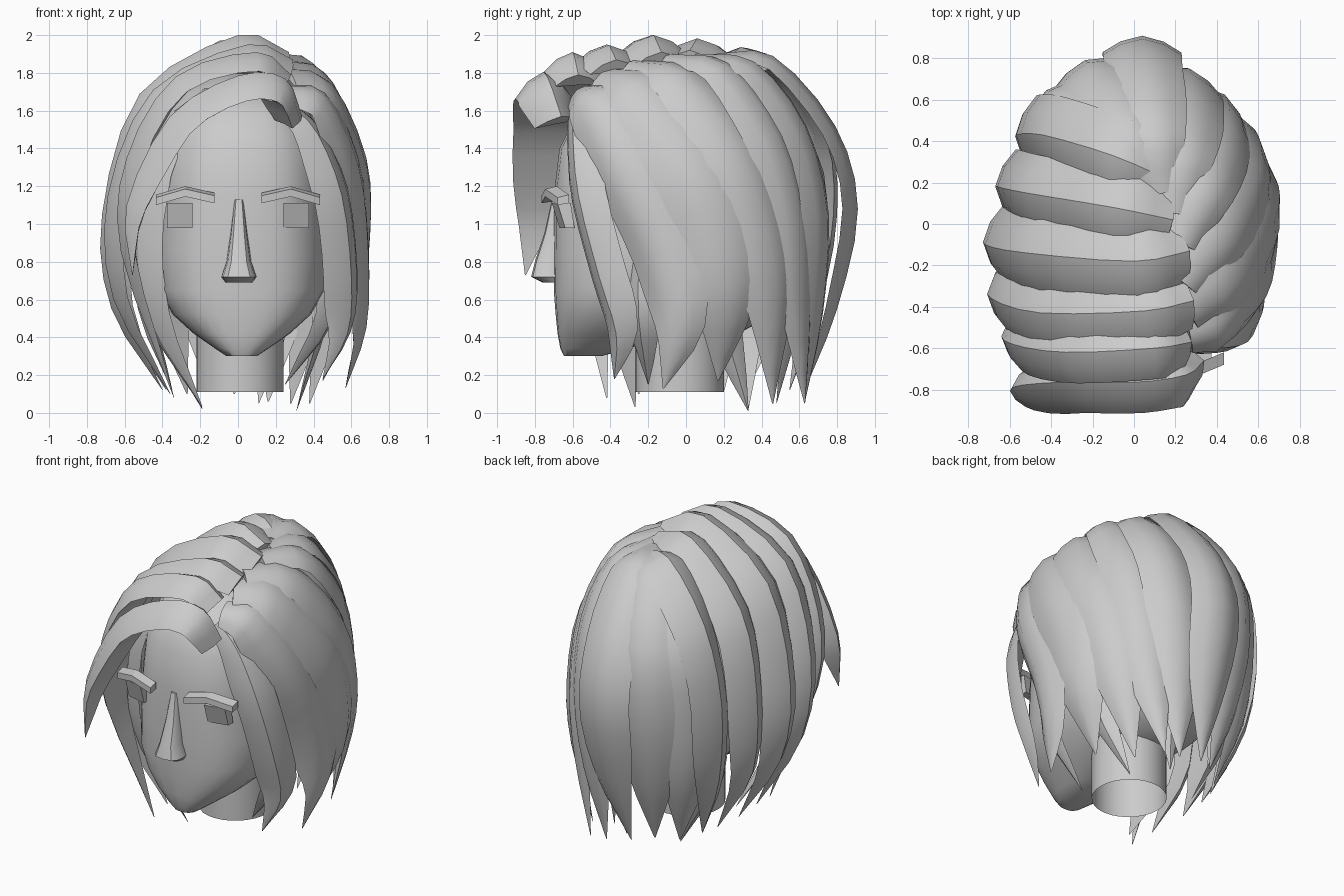
import bpy, bmesh, math
from mathutils import Vector

grey = bpy.data.materials.new("plain_grey")
grey.diffuse_color = (0.6, 0.6, 0.6, 1)


def make(name, rings, cap=True, angle=35):
    """Skin a stack of closed rings; cap the ends if wanted."""
    bm = bmesh.new()
    loops = [[bm.verts.new(p) for p in r] for r in rings]
    n = len(loops[0])
    for a, b in zip(loops, loops[1:]):
        for i in range(n):
            j = (i + 1) % n
            bm.faces.new((a[i], a[j], b[j], b[i]))
    if cap:
        bm.faces.new(loops[0][::-1])
        bm.faces.new(loops[-1])
    bmesh.ops.recalc_face_normals(bm, faces=bm.faces)
    me = bpy.data.meshes.new(name)
    bm.to_mesh(me)
    bm.free()
    me.materials.append(grey)
    for p in me.polygons:
        p.use_smooth = True
    me.set_sharp_from_angle(angle=math.radians(angle))
    ob = bpy.data.objects.new(name, me)
    bpy.context.collection.objects.link(ob)
    return ob


def oval(z, hw, front, back, cx=0.02, power=2.7, n=28):
    """Horizontal rounded ring."""
    cy, hd = (front + back) / 2, (back - front) / 2
    pts = []
    for i in range(n):
        a = 2 * math.pi * i / n
        c, s = math.cos(a), math.sin(a)
        pts.append((cx + hw * math.copysign(abs(c) ** (2 / power), c),
                    cy + hd * math.copysign(abs(s) ** (2 / power), s), z))
    return pts


def spline(pts, steps):
    """Smooth path through the points."""
    p = [Vector(q) for q in pts]
    p = [2 * p[0] - p[1]] + p + [2 * p[-1] - p[-2]]
    out = []
    for i in range(1, len(p) - 2):
        a, b, c, d = p[i - 1:i + 3]
        for k in range(steps):
            t = k / steps
            out.append(0.5 * (2 * b + (c - a) * t + (2 * a - 5 * b + 4 * c - d) * t ** 2
                              + (3 * b - a - 3 * c + d) * t ** 3))
    return out + [p[-2]]


def lock(name, pts, w, h, radial, taper=0.68):
    """Hair lock with a ridged section, tapering to a point."""
    path = spline(pts, 3)
    mid_y = sum(q[1] for q in pts) / len(pts)
    rings, last = [], len(path) - 1
    for i, p in enumerate(path):
        t = i / last
        tan = (path[min(i + 1, last)] - path[max(i - 1, 0)]).normalized()
        centre = Vector((0.03, 0.05 if radial else mid_y, 0.9))
        nor = p - centre
        if not radial:
            nor.y = 0
        nor = (nor - tan * nor.dot(tan)).normalized()
        side = tan.cross(nor)
        root = 0.5 if radial else 0.8
        k = min(1, root + 1.6 * t) * max(0.02, 1 - max(0, (t - taper) / (1 - taper)) ** 1.4)
        sec = ((-1, -1), (-0.55, -0.35), (0, 0), (0.55, -0.35), (1, -1), (0, -0.95))
        rings.append([p + side * (u * w * k) + nor * (v * h * k) for u, v in sec])
    make(name, rings, angle=32)


# Head, neck and nose
make("head", [oval(*r) for r in (
    (0.30, 0.08, -0.645, -0.45), (0.34, 0.14, -0.665, -0.3), (0.42, 0.255, -0.68, -0.1),
    (0.52, 0.365, -0.69, 0.1), (0.65, 0.44, -0.70, 0.3), (0.85, 0.46, -0.70, 0.5),
    (1.15, 0.455, -0.70, 0.6), (1.4, 0.44, -0.67, 0.6), (1.6, 0.36, -0.57, 0.5),
    (1.72, 0.2, -0.38, 0.35))], angle=50)
make("neck", [oval(z, 0.23, -0.27, 0.2, 0.01, 2) for z in (0.11, 0.3, 0.62)], cap=False)
make("nose", [oval(z, w, f, -0.62, 0.005, 3, 12) for z, w, f in (
    (1.13, 0.025, -0.71), (0.95, 0.045, -0.75), (0.8, 0.065, -0.80),
    (0.72, 0.093, -0.82), (0.69, 0.07, -0.76))])

# Eyes and brows on both sides
for s, label in ((-1, "left"), (1, "right")):
    rings = []
    for x, y in ((0.24, -0.69), (0.375, -0.66)):
        rings.append([(s * x, y + 0.02, 0.98), (s * x, y - 0.02, 1.11),
                      (s * x, y + 0.05, 1.11), (s * x, y + 0.07, 0.98)])
    make(label + "_eye", rings, angle=20)
    rings = []
    for x, y, z in ((0.125, -0.765, 1.135), (0.28, -0.745, 1.17), (0.435, -0.68, 1.125)):
        rings.append([(s * x, y, z - 0.025), (s * x, y, z + 0.015),
                      (s * x, y + 0.06, z + 0.03), (s * x, y + 0.06, z - 0.015)])
    make(label + "_brow", rings, angle=20)

# Hair mass under the locks
make("under_hair", [oval(1.1 - 0.7 * math.cos(a), 0.57 * math.sin(a),
                         0.1 - 0.66 * math.sin(a), 0.1 + 0.65 * math.sin(a), 0.0, 2)
                    for a in (math.pi * (i + 0.3) / 12.6 for i in range(13))])

# Fringe swept across the forehead
lock("fringe", [(0.34, -0.66, 1.57), (0.25, -0.73, 1.77), (0, -0.765, 1.785),
                (-0.36, -0.765, 1.57), (-0.59, -0.79, 1.1), (-0.56, -0.85, 0.73)],
     0.15, 0.14, False)

# Locks combed from the parting to the left
left = [
    [(0.28, -0.57, 1.79), (0.1, -0.6, 1.91), (-0.33, -0.62, 1.78),
     (-0.59, -0.58, 1.35), (-0.62, -0.52, 0.85), (-0.34, -0.42, 0.08)],
    [(0.29, -0.37, 1.87), (0.05, -0.42, 1.95), (-0.45, -0.43, 1.71),
     (-0.69, -0.36, 1.15), (-0.66, -0.3, 0.6), (-0.36, -0.25, 0.1)],
    [(0.27, -0.13, 1.91), (0, -0.18, 2.0), (-0.52, -0.14, 1.69),
     (-0.72, -0.1, 1.05), (-0.67, -0.06, 0.55), (-0.4, 0, 0.12)],
    [(0.19, 0.02, 1.92), (-0.1, 0.08, 1.97), (-0.52, 0.15, 1.62),
     (-0.66, 0.18, 1.1), (-0.63, 0.18, 0.55), (-0.38, 0.2, 0.12)],
    [(0.2, 0.2, 1.86), (-0.1, 0.33, 1.93), (-0.44, 0.43, 1.6),
     (-0.57, 0.43, 1.1), (-0.53, 0.4, 0.55), (-0.35, 0.32, 0.12)]]
for i, pts in enumerate(left):
    lock("left_lock_%d" % i, pts, (0.15, 0.17, 0.18, 0.18, 0.19)[i], 0.1, False)

# Lock hanging beside the face on the left
lock("left_face_lock", [(-0.25, -0.5, 1.6), (-0.46, -0.47, 1.3), (-0.53, -0.44, 0.9),
                        (-0.47, -0.38, 0.5), (-0.19, -0.27, 0.03)], 0.13, 0.06, True)

# Locks falling from the crown down the back
back = [
    [(0.14, 0.2, 1.88), (-0.1, 0.42, 1.87), (-0.37, 0.62, 1.5),
     (-0.43, 0.64, 1.05), (-0.4, 0.58, 0.55), (-0.27, 0.45, 0.1)],
    [(0.12, 0.2, 1.9), (-0.05, 0.45, 1.89), (-0.2, 0.74, 1.5),
     (-0.24, 0.79, 1.05), (-0.21, 0.7, 0.55), (-0.15, 0.55, 0.12)],
    [(0.15, 0.15, 1.9), (0.1, 0.46, 1.89), (0.05, 0.79, 1.52),
     (0.04, 0.91, 1.08), (0.03, 0.8, 0.55), (-0.02, 0.62, 0.1)],
    [(0.2, 0.05, 1.9), (0.25, 0.36, 1.86), (0.28, 0.63, 1.52),
     (0.27, 0.75, 1.05), (0.23, 0.72, 0.52), (0.16, 0.63, 0.06)]]
for i, pts in enumerate(back):
    lock("back_lock_%d" % i, pts, 0.19, 0.08, True)

# Locks swept back from the parting on the right
right = [
    [(0.27, -0.6, 1.64), (0.42, -0.6, 1.48), (0.55, -0.57, 1.15),
     (0.6, -0.46, 0.72), (0.58, -0.37, 0.42), (0.45, -0.38, 0.18)],
    [(0.28, -0.58, 1.71), (0.47, -0.52, 1.66), (0.64, -0.35, 1.3),
     (0.69, -0.14, 0.85), (0.68, -0.04, 0.45), (0.57, -0.12, 0.13)],
    [(0.28, -0.45, 1.8), (0.5, -0.28, 1.74), (0.68, 0.02, 1.35),
     (0.7, 0.18, 0.95), (0.64, 0.22, 0.55), (0.45, 0.17, 0.17)],
    [(0.26, -0.3, 1.86), (0.46, -0.03, 1.8), (0.61, 0.27, 1.4),
     (0.6, 0.43, 0.95), (0.53, 0.48, 0.55), (0.38, 0.46, 0.05)],
    [(0.24, -0.1, 1.9), (0.38, 0.2, 1.85), (0.46, 0.48, 1.47),
     (0.45, 0.61, 1.0), (0.4, 0.63, 0.55), (0.28, 0.63, 0.05)]]
for i, pts in enumerate(right):
    lock("right_lock_%d" % i, pts, (0.13, 0.18, 0.22, 0.2, 0.18)[i], 0.08, True)

# Thin strands showing below the main locks
strands = [((0.48, 0.2, 0.9), (0.31, 0.33, 0.01)), ((-0.45, 0.35, 0.9), (-0.19, 0.33, 0.02)),
           ((0.2, 0.6, 0.9), (0.11, 0.48, 0.05)), ((0.5, -0.25, 0.9), (0.25, -0.2, 0.15))]
for i, (a, b) in enumerate(strands):
    mid = (a[0], a[1], 0.5)
    lock("thin_strand_%d" % i, [a, mid, b], 0.1, 0.05, True, 0.5)
